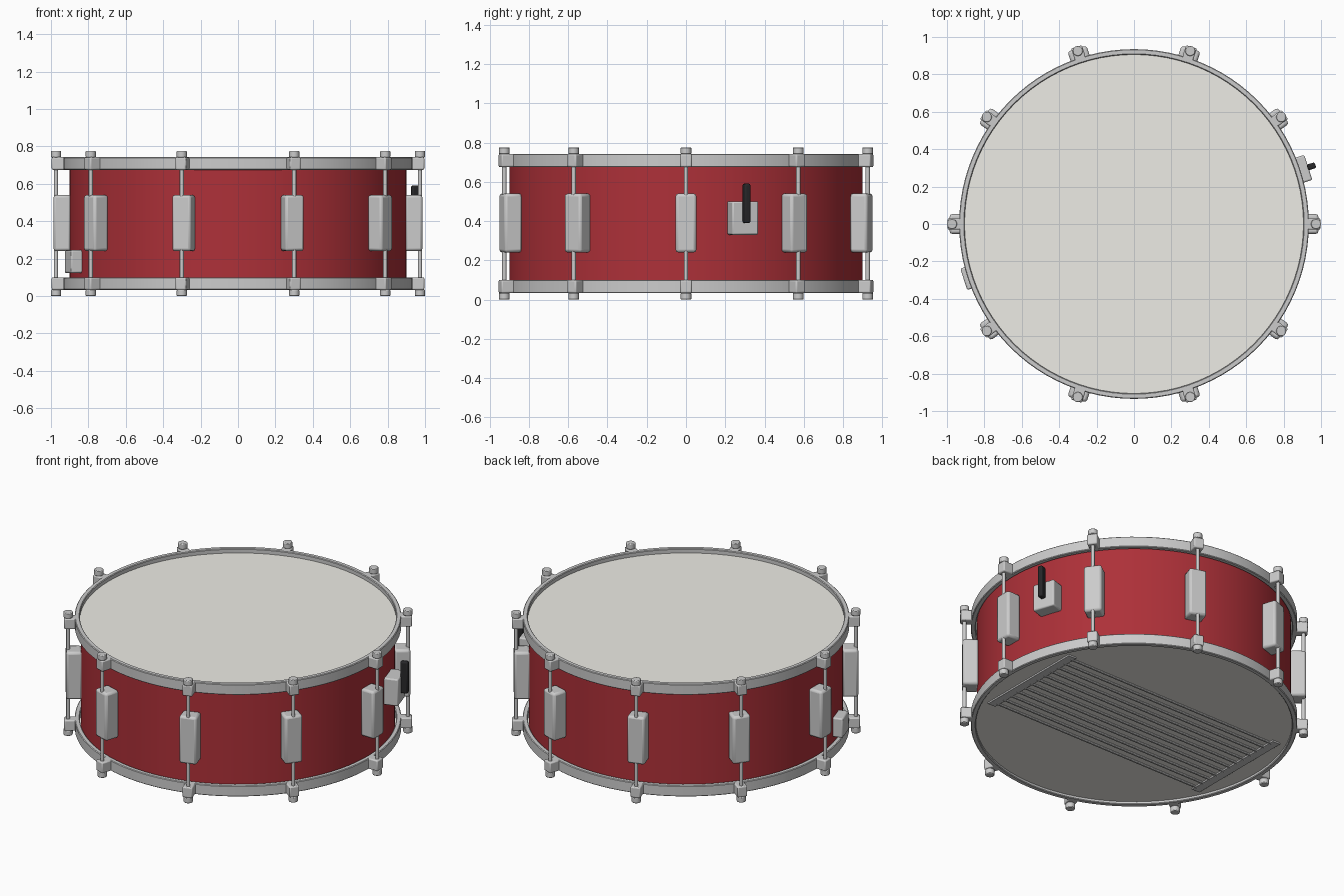
import bpy, bmesh, math
from mathutils import Matrix

if "Cube" in bpy.data.objects:
    bpy.data.objects.remove(bpy.data.objects["Cube"])

SEG = 96
R_ROD = 0.973


def material(name, rgb):
    m = bpy.data.materials.new(name)
    m.diffuse_color = (*rgb, 1)
    m.use_nodes = True
    m.node_tree.nodes["Principled BSDF"].inputs["Base Color"].default_value = m.diffuse_color
    return m


RED = material("red_lacquer", (0.42, 0.03, 0.04))
SKIN = material("drum_skin", (0.85, 0.84, 0.79))
BLACK = material("black", (0.02, 0.02, 0.022))


def finish(name, bm, mat=None, bevel=0.0):
    bmesh.ops.recalc_face_normals(bm, faces=bm.faces[:])
    me = bpy.data.meshes.new(name)
    bm.to_mesh(me)
    bm.free()
    ob = bpy.data.objects.new(name, me)
    bpy.context.collection.objects.link(ob)
    if mat:
        me.materials.append(mat)
    if bevel:
        b = ob.modifiers.new("bevel", 'BEVEL')
        b.width, b.segments, b.limit_method = bevel, 2, 'ANGLE'
    bpy.ops.object.select_all(action='DESELECT')
    bpy.context.view_layer.objects.active = ob
    ob.select_set(True)
    bpy.ops.object.shade_smooth_by_angle(angle=math.radians(35))
    return ob


def ring(name, profile, mat=None):
    """Revolve a closed (radius, z) profile around z."""
    bm = bmesh.new()
    loops = []
    for i in range(SEG):
        a = 2 * math.pi * i / SEG
        loops.append([bm.verts.new((r * math.cos(a), r * math.sin(a), z)) for r, z in profile])
    n = len(profile)
    for i in range(SEG):
        p, q = loops[i], loops[(i + 1) % SEG]
        for j in range(n):
            k = (j + 1) % n
            bm.faces.new((p[j], q[j], q[k], p[k]))
    return finish(name, bm, mat)


def radial_box(name, deg, r0, r1, width, z0, z1, mat=None, bevel=0.01):
    """Box from radius r0 to r1, turned to face outwards at the given angle."""
    bm = bmesh.new()
    m = (Matrix.Rotation(math.radians(deg), 4, 'Z')
         @ Matrix.Translation(((r0 + r1) / 2, 0, (z0 + z1) / 2))
         @ Matrix.Diagonal((r1 - r0, width, z1 - z0, 1)))
    bmesh.ops.create_cube(bm, size=1, matrix=m)
    return finish(name, bm, mat, bevel)


def cylinder(name, x, y, r, z0, z1, mat=None, seg=20, bevel=0.0):
    bm = bmesh.new()
    bmesh.ops.create_cone(bm, cap_ends=True, segments=seg, radius1=r, radius2=r, depth=z1 - z0,
                          matrix=Matrix.Translation((x, y, (z0 + z1) / 2)))
    return finish(name, bm, mat, bevel)


# Shell and the two skins
ring("shell", [(0.875, 0.06), (0.90, 0.06), (0.90, 0.705), (0.875, 0.705)], RED)
cylinder("top_skin", 0, 0, 0.907, 0.70, 0.715, SKIN, SEG)
cylinder("bottom_skin", 0, 0, 0.907, 0.05, 0.065, SKIN, SEG)

# Hoops with slightly chamfered edges
for name, z0, z1 in (("bottom_hoop", 0.033, 0.10), ("top_hoop", 0.675, 0.742)):
    c = 0.004
    ring(name, [(0.906, z0 + c), (0.906 + c, z0), (0.935 - c, z0), (0.935, z0 + c),
                (0.935, z1 - c), (0.935 - c, z1), (0.906 + c, z1), (0.906, z1 - c)])

# Ten lugs with tension rods, hoop claws and rod heads
for i in range(10):
    deg = 36 * i
    x, y = R_ROD * math.cos(math.radians(deg)), R_ROD * math.sin(math.radians(deg))
    radial_box(f"lug_{i}", deg, 0.893, 0.986, 0.106, 0.24, 0.54, bevel=0.014)
    cylinder(f"tension_rod_{i}", x, y, 0.011, 0.02, 0.755, seg=12)
    for side, c0, c1, h0, h1 in (("bottom", 0.033, 0.10, 0.0, 0.034),
                                 ("top", 0.675, 0.742, 0.741, 0.775)):
        radial_box(f"{side}_claw_{i}", deg, 0.92, 0.996, 0.06, c0, c1, bevel=0.007)
        cylinder(f"{side}_rod_head_{i}", x, y, 0.027, h0, h1, bevel=0.004)

# Strainer with lever, and the butt plate opposite
radial_box("strainer", 18, 0.885, 0.98, 0.14, 0.33, 0.50, bevel=0.008)
radial_box("strainer_lever", 18, 0.975, 1.02, 0.032, 0.39, 0.59, BLACK, 0.008)
radial_box("butt_plate", 198, 0.885, 0.957, 0.12, 0.123, 0.245, bevel=0.008)

# Snare wires and their end strips under the bottom skin
for side, deg in (("right", 0), ("left", 180)):
    radial_box(f"{side}_snare_strip", deg, 0.735, 0.79, 0.72, 0.04, 0.054, bevel=0.002)
bm = bmesh.new()
for k in range(12):
    m = (Matrix.Translation((0, -0.33 + 0.06 * k, 0.046)) @ Matrix.Rotation(math.pi / 2, 4, 'Y'))
    bmesh.ops.create_cone(bm, cap_ends=True, segments=8, radius1=0.008, radius2=0.008,
                          depth=1.5, matrix=m)
finish("snare_wires", bm)
